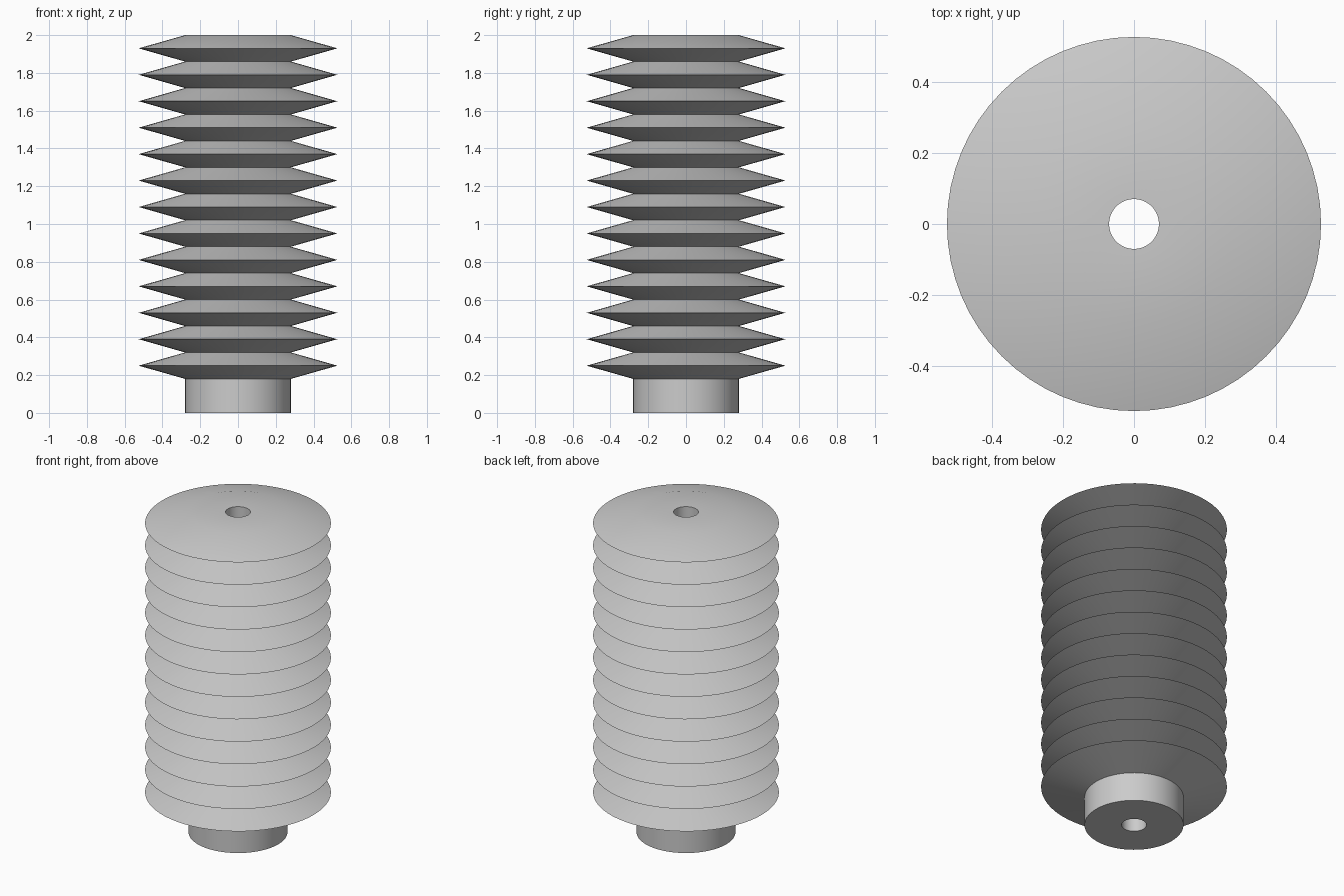
import bpy
import bmesh
import math

SEGMENTS = 64
CORE, RIB, BORE = 0.28, 0.526, 0.07
COLLAR, PITCH, RIBS = 0.18, 0.14, 13

cube = bpy.data.objects.get("Cube")
if cube:
    bpy.data.objects.remove(cube, do_unlink=True)

# Plain grey material
grey = bpy.data.materials.new("plain grey")
grey.use_nodes = True
colour = (0.6, 0.6, 0.6, 1)
grey.diffuse_color = colour
grey.node_tree.nodes["Principled BSDF"].inputs["Base Color"].default_value = colour

# Closed half section: bore, collar, then the stacked ribs
profile = [(BORE, 0), (CORE, 0), (CORE, COLLAR)]
for i in range(RIBS):
    z = COLLAR + i * PITCH
    profile += [(RIB, z + PITCH / 2), (CORE, z + PITCH)]
profile.append((BORE, COLLAR + RIBS * PITCH))


def lathe(name, section, material):
    """Revolve a closed section about z."""
    bm = bmesh.new()
    rings = []
    for s in range(SEGMENTS):
        a = math.tau * s / SEGMENTS
        rings.append([bm.verts.new((r * math.cos(a), r * math.sin(a), z))
                      for r, z in section])
    for s, ring in enumerate(rings):
        after = rings[(s + 1) % SEGMENTS]
        for k in range(len(section)):
            n = (k + 1) % len(section)
            bm.faces.new((ring[k], after[k], after[n], ring[n]))
    bmesh.ops.recalc_face_normals(bm, faces=bm.faces)
    mesh = bpy.data.meshes.new(name)
    bm.to_mesh(mesh)
    bm.free()
    mesh.materials.append(material)
    obj = bpy.data.objects.new(name, mesh)
    bpy.context.collection.objects.link(obj)
    return obj


# Ribbed column with collar and through bore
column = lathe("ribbed_column", profile, grey)
bpy.ops.object.select_all(action="DESELECT")
column.select_set(True)
bpy.context.view_layer.objects.active = column
bpy.ops.object.shade_smooth_by_angle(angle=math.radians(30))
